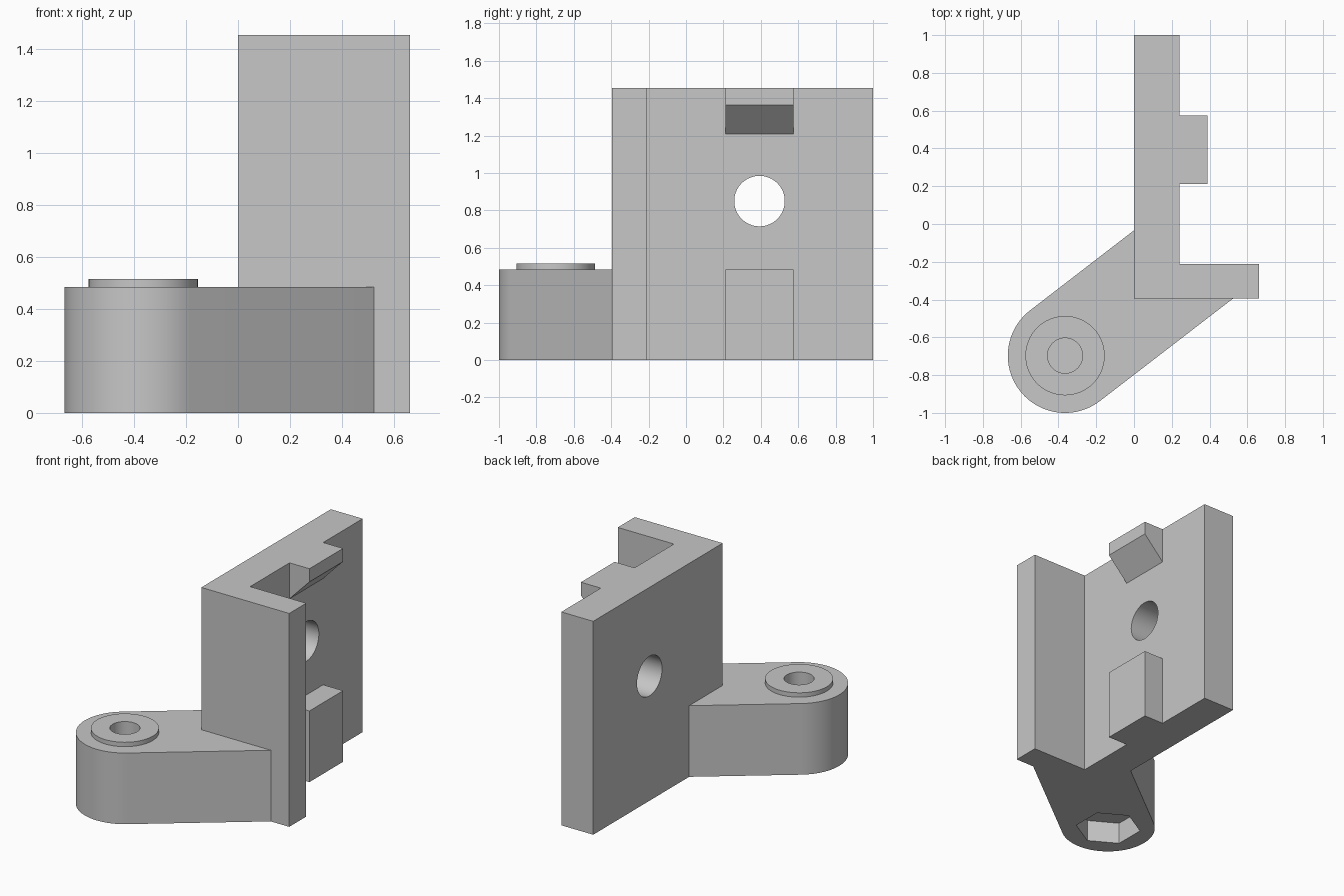
import bpy, bmesh, math
from mathutils import Matrix, Vector

cube = bpy.data.objects.get("Cube")
if cube:
    bpy.data.objects.remove(cube, do_unlink=True)

GREY = (0.57, 0.57, 0.57, 1)
grey = bpy.data.materials.new("plain grey")
grey.use_nodes = True
grey.diffuse_color = GREY
grey.node_tree.nodes["Principled BSDF"].inputs["Base Color"].default_value = GREY

HEIGHT, ARM_TOP = 1.455, 0.485
WALL, CATCH_OUT = 0.24, 0.39        # wall and catch faces along x
FRONT = -0.395
PIVOT, ARM_R = Vector((-0.365, -0.697)), 0.303


def prism(name, outline, depth, place=Matrix()):
    """Extrude a flat outline along its local z, then move it into place."""
    bm = bmesh.new()
    face = bm.faces.new([bm.verts.new((x, y, 0)) for x, y in outline])
    ext = bmesh.ops.extrude_face_region(bm, geom=[face])
    verts = [v for v in ext["geom"] if isinstance(v, bmesh.types.BMVert)]
    bmesh.ops.translate(bm, verts=verts, vec=(0, 0, depth))
    bmesh.ops.recalc_face_normals(bm, faces=bm.faces)
    bm.transform(place)
    mesh = bpy.data.meshes.new(name)
    bm.to_mesh(mesh)
    bm.free()
    mesh.materials.append(grey)
    obj = bpy.data.objects.new(name, mesh)
    bpy.context.collection.objects.link(obj)
    return obj


def ring(radius, sides, centre=(0, 0), start=0, sweep=math.tau):
    """Points on a circle or arc."""
    count = sides if sweep == math.tau else sides + 1
    return [(centre[0] + radius * math.cos(start + sweep * i / sides),
             centre[1] + radius * math.sin(start + sweep * i / sides)) for i in range(count)]


def combine(target, tool, operation):
    """Apply a boolean and remove the tool."""
    mod = target.modifiers.new(operation, "BOOLEAN")
    mod.operation, mod.object, mod.solver = operation, tool, "EXACT"
    bpy.context.view_layer.objects.active = target
    bpy.ops.object.modifier_apply(modifier=mod.name)
    bpy.data.objects.remove(tool, do_unlink=True)


def lift(z):
    return Matrix.Translation((0, 0, z))


# L-shaped plate with its front flange
plate = prism("bracket_plate", [(0, FRONT), (0.663, FRONT), (0.663, -0.212), (WALL, -0.212),
                                (WALL, 1), (0, 1)], HEIGHT)

# Round hole through the plate, along x
turn = Matrix.Rotation(math.pi / 2, 4, "Y")
combine(plate, prism("hole_cutter", ring(0.135, 64), 1,
                     Matrix.Translation((-0.3, 0.393, 0.85)) @ turn), "DIFFERENCE")

# Two catches on the inner wall: a block below, a sloped one above
to_xz = Matrix.Translation((0, 0.575, 0)) @ Matrix.Rotation(math.pi / 2, 4, "X")
block = [(WALL, 0), (CATCH_OUT, 0), (CATCH_OUT, ARM_TOP), (WALL, ARM_TOP)]
wedge = [(WALL, 1.21), (CATCH_OUT, 1.365), (CATCH_OUT, HEIGHT), (WALL, HEIGHT)]
for name, outline in (("lower_catch", block), ("upper_catch", wedge)):
    prism(name, outline, 0.363, to_xz)

# Slanted arm with a rounded end
slant = math.radians(37.6)
arc = ring(ARM_R, 48, PIVOT, slant + math.pi / 2, math.pi)
slope = math.tan(slant)
upper, lower = arc[0], arc[-1]
arm = prism("pivot_arm", arc + [(lower[0] + (FRONT - lower[1]) / slope, FRONT), (0, FRONT),
                                (0, upper[1] - upper[0] * slope)], ARM_TOP)

# Raised washer, screw hole and hexagonal nut pocket underneath
combine(arm, prism("washer", ring(0.21, 64, PIVOT), 0.115, lift(0.4)), "UNION")
combine(arm, prism("screw_cutter", ring(0.093, 48, PIVOT), 1, lift(0.17)), "DIFFERENCE")
combine(arm, prism("nut_cutter", ring(0.21, 6, PIVOT, math.pi / 2), 0.25, lift(-0.1)), "DIFFERENCE")

# Smooth the round walls, keep the edges sharp
bpy.ops.object.select_all(action="DESELECT")
for obj in (plate, arm):
    obj.select_set(True)
bpy.context.view_layer.objects.active = arm
bpy.ops.object.shade_smooth_by_angle(angle=math.radians(30))
